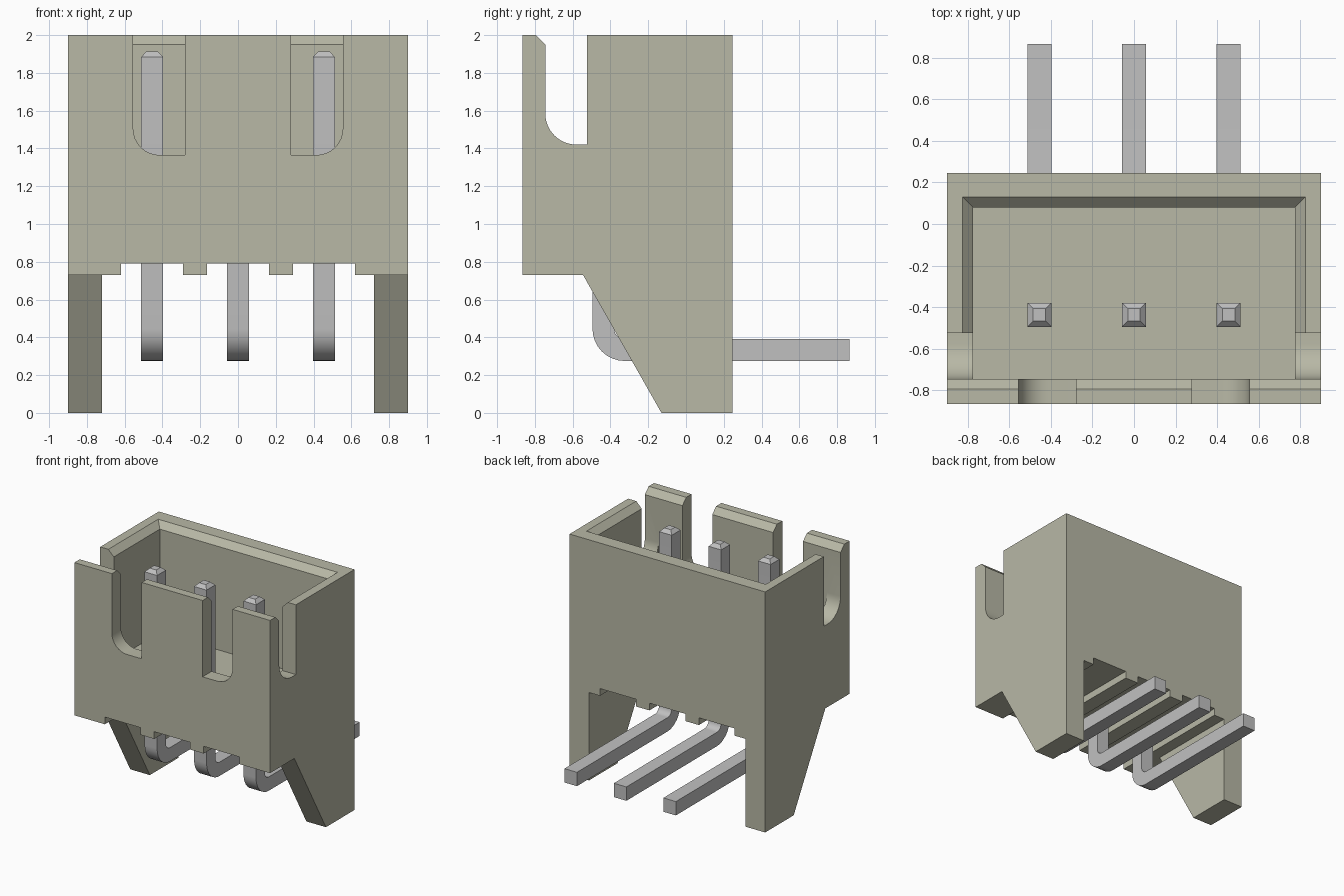
import bpy, bmesh, math
from mathutils import Vector

cube = bpy.data.objects.get("Cube")
if cube:
    bpy.data.objects.remove(cube, do_unlink=True)


def material(name, rgb, metallic=0.0):
    m = bpy.data.materials.new(name)
    m.use_nodes = True
    m.diffuse_color = (*rgb, 1)
    m.node_tree.nodes["Principled BSDF"].inputs["Base Color"].default_value = (*rgb, 1)
    return m


PLASTIC = material("warm grey plastic", (0.48, 0.48, 0.38))
METAL = material("pin grey metal", (0.53, 0.53, 0.53))


def arc(cx, cz, r, a0, a1, n=8):
    """Points of a circular arc, angles in degrees."""
    return [(cx + r * math.cos(math.radians(a0 + (a1 - a0) * i / n)),
             cz + r * math.sin(math.radians(a0 + (a1 - a0) * i / n))) for i in range(n + 1)]


def add_object(name, bm, mat):
    bmesh.ops.recalc_face_normals(bm, faces=bm.faces)
    mesh = bpy.data.meshes.new(name)
    bm.to_mesh(mesh)
    bm.free()
    mesh.materials.append(mat)
    ob = bpy.data.objects.new(name, mesh)
    bpy.context.collection.objects.link(ob)
    return ob


def prism(points, axis, lo, hi):
    """Extrude a (horizontal, z) outline along x or y."""
    bm = bmesh.new()
    place = (lambda p, d: (d, p[0], p[1])) if axis == "x" else (lambda p, d: (p[0], d, p[1]))
    face = bm.faces.new([bm.verts.new(place(p, lo)) for p in points])
    res = bmesh.ops.extrude_face_region(bm, geom=[face])
    shift = Vector((hi - lo, 0, 0) if axis == "x" else (0, hi - lo, 0))
    bmesh.ops.translate(bm, vec=shift, verts=[v for v in res["geom"] if isinstance(v, bmesh.types.BMVert)])
    return bm


def rect(a0, a1, z0, z1):
    return [(a0, z0), (a1, z0), (a1, z1), (a0, z1)]


def select_only(ob):
    bpy.ops.object.select_all(action="DESELECT")
    ob.select_set(True)
    bpy.context.view_layer.objects.active = ob


def cut(ob, bm):
    """Subtract a solid from an object and discard the cutter."""
    cutter = add_object("cutter", bm, PLASTIC)
    cutter.hide_render = True
    select_only(ob)
    mod = ob.modifiers.new("cut", "BOOLEAN")
    mod.operation, mod.solver, mod.object = "DIFFERENCE", "EXACT", cutter
    bpy.ops.object.modifier_apply(modifier=mod.name)
    bpy.data.objects.remove(cutter, do_unlink=True)


def smooth(ob):
    select_only(ob)
    bpy.ops.object.shade_smooth_by_angle(angle=math.radians(25))


# Housing: side outline including the sloped feet
outline = [(-0.865, 0.73), (-0.545, 0.73), (-0.13, 0), (0.245, 0), (0.245, 2), (-0.865, 2)]
housing = add_object("housing", prism(outline, "x", -0.9, 0.9), PLASTIC)

# Underside: open space between the feet, stepped up into three grooves
under = [(-0.72, -0.1), (0.72, -0.1), (0.72, 0.73)]
for x0, x1 in ((0.62, 0.29), (0.165, -0.165), (-0.29, -0.62)):
    under += [(x0, 0.73), (x0, 0.79), (x1, 0.79), (x1, 0.73)]
under.append((-0.72, 0.73))
cut(housing, prism(under, "y", -1, 1))

# Cavity with a chamfered mouth: stacked rectangular rings
cavity = bmesh.new()
rings = []
for z, grow in ((1.09, 0), (1.95, 0), (2.04, 0.09)):
    x, y0, y1 = 0.775 + grow, -0.745 - grow, 0.08 + grow
    rings.append([cavity.verts.new(p) for p in ((-x, y0, z), (x, y0, z), (x, y1, z), (-x, y1, z))])
cavity.faces.new(rings[0])
cavity.faces.new(rings[-1])
for a, b in zip(rings, rings[1:]):
    for i in range(4):
        j = (i + 1) % 4
        cavity.faces.new((a[i], a[j], b[j], b[i]))
cut(housing, cavity)

# Side slots, one rounded corner, with the front wall chamfer running full width
side_slot = arc(-0.58, 1.585, 0.165, 180, 270) + [
    (-0.525, 1.42), (-0.525, 2.04), (-0.835, 2.04), (-0.745, 1.95)]
cut(housing, prism(side_slot, "x", -1, 1))

# Front slots, rounded at the outer bottom corner
for s in (-1, 1):
    slot = arc(-0.415, 1.505, 0.14, 180, 270) + [(-0.28, 1.365), (-0.28, 2.1), (-0.555, 2.1)]
    cut(housing, prism([(-s * x, z) for x, z in slot], "y", -1, -0.6))
smooth(housing)

# Bent pins with tapered tips
W = 0.0575
pin_outline = (arc(-0.325, 0.445, 0.17, 180, 270) + [(0.865, 0.275), (0.865, 0.39)]
               + arc(-0.325, 0.445, 0.055, 270, 180) + [(-0.38, 1.885), (-0.495, 1.885)])
for name, x in (("right_pin", -0.455), ("middle_pin", 0), ("left_pin", 0.455)):
    bm = prism(pin_outline, "x", x - W, x + W)
    top = max(bm.faces, key=lambda f: f.calc_center_median().z)
    c = top.calc_center_median()
    res = bmesh.ops.extrude_discrete_faces(bm, faces=[top])
    tip = res["faces"][0]
    for v in tip.verts:
        v.co = Vector((c.x + (v.co.x - c.x) * 0.52, c.y + (v.co.y - c.y) * 0.52, 1.913))
    smooth(add_object(name, bm, METAL))
